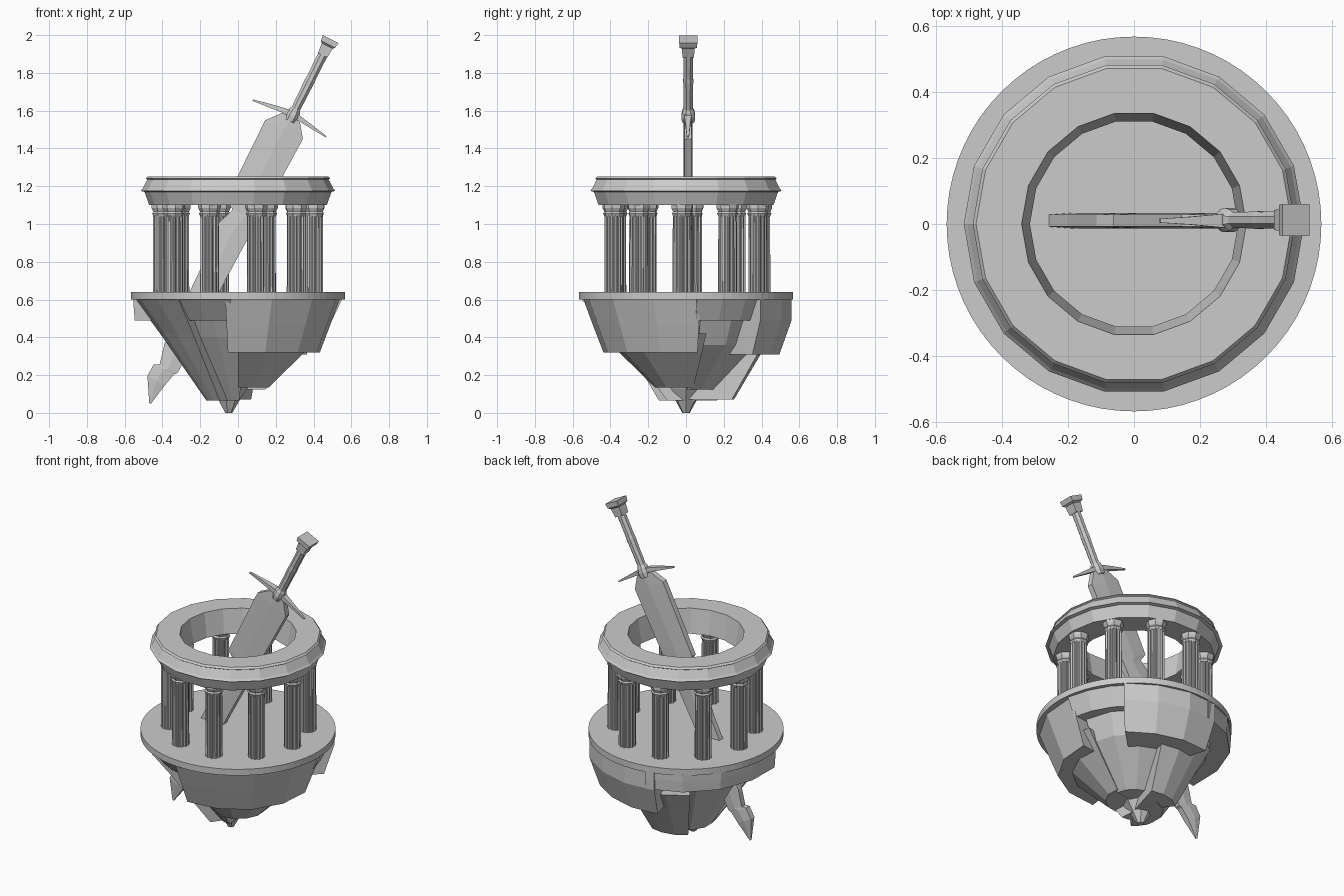
import bpy, bmesh, math, random
from mathutils import Matrix

if "Cube" in bpy.data.objects:
    bpy.data.objects.remove(bpy.data.objects["Cube"])

random.seed(4)
rad = math.radians


def loft(name, rings, closed=False, mat=None):
    """Skin a stack of equal-length rings; cap the ends, or close into a loop."""
    bm = bmesh.new()
    rows = [[bm.verts.new(p) for p in r] for r in rings]
    n = len(rows[0])
    pairs = list(zip(rows, rows[1:]))
    if closed:
        pairs.append((rows[-1], rows[0]))
    for a, b in pairs:
        for i in range(n):
            j = (i + 1) % n
            bm.faces.new((a[i], a[j], b[j], b[i]))
    if not closed:
        bm.faces.new(rows[0][::-1])
        bm.faces.new(rows[-1])
    bmesh.ops.recalc_face_normals(bm, faces=bm.faces[:])
    me = bpy.data.meshes.new(name)
    bm.to_mesh(me)
    bm.free()
    ob = bpy.data.objects.new(name, me)
    bpy.context.collection.objects.link(ob)
    if mat:
        ob.matrix_world = mat
    return ob


def circle(r, z, n, c=(0, 0), start=0.0, flute=1.0):
    pts = []
    for i in range(n):
        a = start + 2 * math.pi * i / n
        q = r * (flute if i % 4 > 1 else 1)
        pts.append((c[0] + q * math.cos(a), c[1] + q * math.sin(a), z))
    return pts


def lathe(name, profile, n, closed=False, c=(0, 0), start=0.0, flute=1.0, mat=None):
    return loft(name, [circle(r, z, n, c, start, flute) for r, z in profile], closed, mat)


# Floor disc
lathe("floor_disc", [(0.567, 0.60), (0.567, 0.64)], 72)

# Entablature ring on top of the columns
lathe("top_ring", [(0.315, 1.10), (0.47, 1.10), (0.495, 1.17), (0.515, 1.175), (0.505, 1.187),
                   (0.48, 1.235), (0.488, 1.24), (0.478, 1.252), (0.34, 1.252)], 18, closed=True)

# Ten fluted columns with octagonal capitals
for k in range(10):
    a = rad(-4 + 36 * k)
    c = (0.402 * math.cos(a), 0.007 + 0.402 * math.sin(a))
    lathe("column_shaft", [(0.05, 0.63), (0.049, 1.06)], 48, c=c, start=a, flute=0.88)
    lathe("column_capital", [(0.049, 1.04), (0.056, 1.055), (0.05, 1.065), (0.06, 1.085),
                             (0.06, 1.10)], 8, c=c, start=a + rad(22.5))


# Hanging rock: wedge chunks around the axis, each a stepped radial profile
def chunk(name, a0, a1, profile, steps=4):
    jit = [random.uniform(0.98, 1.02) for _ in range(steps + 1)]
    rings = []
    for i in range(steps + 1):
        a = rad(a0 + (a1 - a0) * i / steps)
        ring = [(min(r * jit[i], 0.567) * math.cos(a), min(r * jit[i], 0.567) * math.sin(a), z)
                for r, z in profile]
        off = 0.004
        ring.append((off * math.cos(a), off * math.sin(a), profile[-1][1]))
        ring.append((off * math.cos(a), off * math.sin(a), profile[0][1]))
        rings.append(ring)
    return loft(name, rings)


chunk("rock_front_right_upper", -97, 8, [(0.555, 0.605), (0.50, 0.46), (0.445, 0.32)])
chunk("rock_front_right_lower", -90, 14, [(0.45, 0.42), (0.355, 0.32), (0.165, 0.135)])
chunk("rock_right_upper", 6, 50, [(0.555, 0.605), (0.50, 0.49)], 3)
chunk("rock_right_lower", 10, 78, [(0.45, 0.52), (0.38, 0.36), (0.15, 0.125)], 3)
chunk("rock_back_upper", 44, 106, [(0.565, 0.605), (0.565, 0.49), (0.50, 0.31)], 3)
chunk("rock_back_lower", 74, 128, [(0.46, 0.42), (0.39, 0.31), (0.25, 0.07)], 3)
chunk("rock_back_left_upper", 100, 192, [(0.567, 0.605), (0.565, 0.56), (0.56, 0.49)], 4)
chunk("rock_back_left_lower", 102, 196, [(0.47, 0.52), (0.43, 0.48), (0.17, 0.065)], 3)
chunk("rock_front_left", 188, 236, [(0.56, 0.605), (0.42, 0.42), (0.17, 0.065)], 3)
chunk("rock_front_upper", 230, 266, [(0.56, 0.605), (0.46, 0.49)], 2)
chunk("rock_front_lower", 230, 275, [(0.44, 0.52), (0.36, 0.40), (0.10, 0.065)], 2)
lathe("rock_spike", [(0.16, 0.30), (0.10, 0.13), (0.06, 0.07), (0.02, 0.0)], 7, c=(-0.05, 0))

# Sword frame: local z runs from tip to pommel, local x across the blade
tilt = Matrix.Translation((-0.408, 0.01, 0.204)) @ Matrix.Rotation(math.atan2(1, 2), 4, 'Y')
hilt = tilt @ Matrix.Translation((0.01, 0.002, 0.004))


def blade_section(s, l, r):
    m = (l + r) / 2
    e = 0.018 if s > -0.1 else 0.003
    t = 0.024 if s > -0.1 else 0.004
    return [(l, -e, s), (m, -t, s), (r, -e, s), (r, e, s), (m, t, s), (l, e, s)]


# Chipped blade: distance along it, left edge, right edge
outline = [(-0.163, 0.012, 0.022), (-0.04, -0.06, 0.045), (0.03, -0.058, 0.062),
           (0.045, -0.03, 0.075), (0.15, -0.055, 0.08), (0.6, -0.062, 0.082),
           (0.84, -0.09, 0.09), (0.95, -0.05, 0.095), (0.98, -0.105, 0.1),
           (1.45, -0.108, 0.115), (1.525, -0.045, 0.06)]
loft("sword_blade", [blade_section(*o) for o in outline], mat=tilt)


def box_stack(name, rows, axis, mat):
    """Stack of rectangles (position, half a, half b, shift) along x or z."""
    rings = []
    for q, a, b, sh in rows:
        corners = [(-a, -b), (a, -b), (a, b), (-a, b)]
        rings.append([(u, v, q) if axis == 'z' else (q, v, u + sh) for u, v in corners])
    return loft(name, rings, mat=mat)


# Crossguard, grip and pommel
box_stack("sword_guard", [(-0.215, 0.004, 0.006, 1.516), (-0.12, 0.010, 0.012, 1.53),
                          (-0.03, 0.014, 0.020, 1.542), (0.03, 0.014, 0.020, 1.542),
                          (0.12, 0.010, 0.012, 1.53), (0.22, 0.004, 0.006, 1.516)], 'x', tilt)
lathe("sword_grip", [(0.036, 1.50), (0.04, 1.53), (0.034, 1.56), (0.026, 1.575), (0.027, 1.68),
                     (0.029, 1.74), (0.027, 1.76), (0.028, 1.91)], 8, start=rad(22.5), mat=hilt)
box_stack("sword_pommel", [(1.89, 0.028, 0.030, 0), (1.945, 0.032, 0.034, 0),
                           (1.955, 0.042, 0.046, 0), (1.985, 0.046, 0.048, 0)], 'z', hilt)
